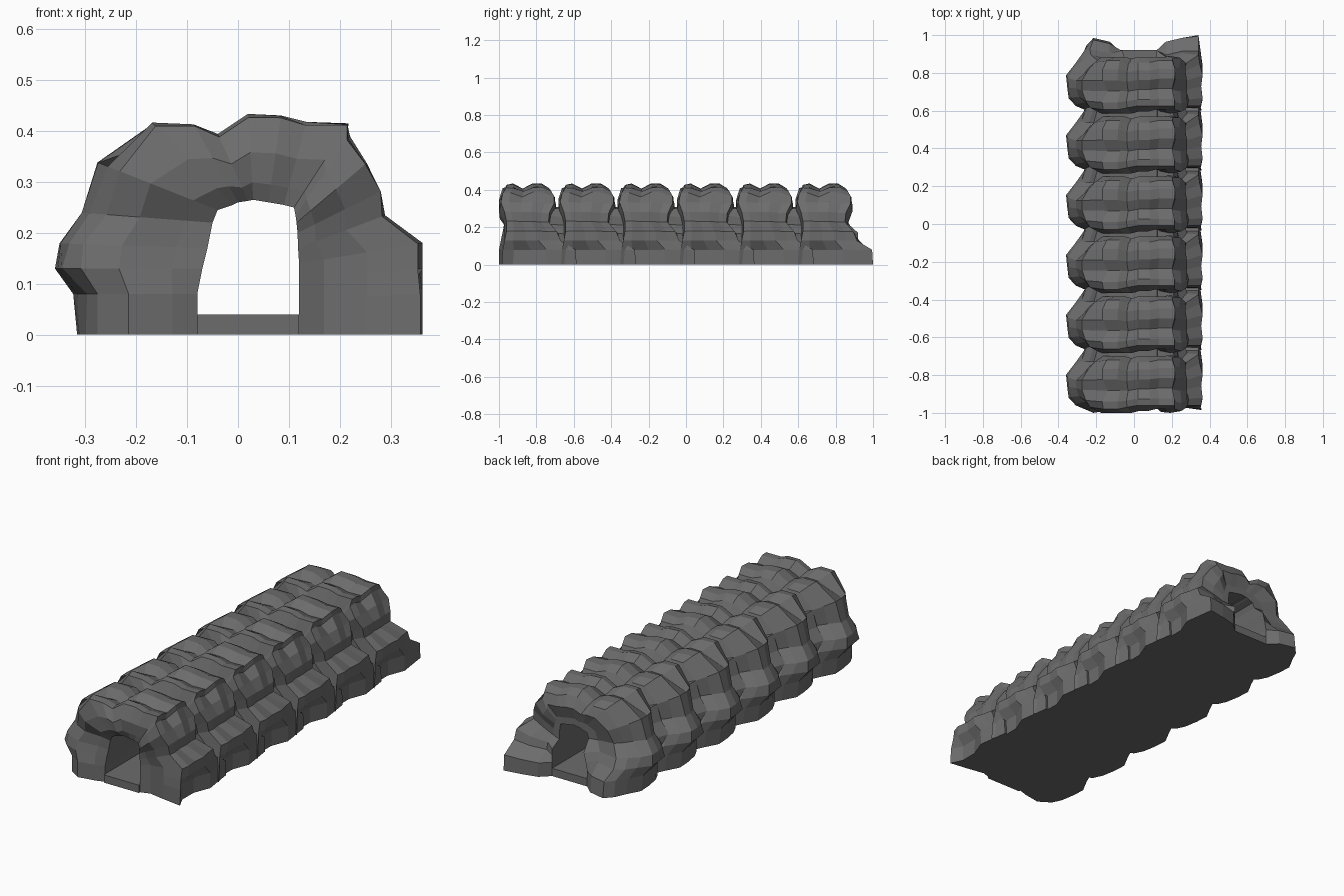
import bpy
import bmesh
import random
from mathutils import Vector

random.seed(4)

cube = bpy.data.objects.get("Cube")
if cube:
    bpy.data.objects.remove(cube, do_unlink=True)

SEGMENTS = 6
PITCH = 0.317
START = -1.0

# One plain rock colour
rock = bpy.data.materials.new("dark_grey_rock")
rock.use_nodes = True
rock.diffuse_color = (0.15, 0.15, 0.15, 1)
rock.node_tree.nodes["Principled BSDF"].inputs["Base Color"].default_value = rock.diffuse_color
rock.node_tree.nodes["Principled BSDF"].inputs["Roughness"].default_value = 0.9

# Arch stations from one foot over the crown to the other foot:
# outer x, outer z, inner x, inner z, front y, back y, rounding of the outer edge
STATIONS = [
    (-.325, 0, -.08, 0, 0, .4, .04),
    (-.325, .08, -.08, .08, 0, .39, .04),
    (-.368, .13, -.07, .13, .01, .34, .03),
    (-.365, .18, -.06, .17, .02, .31, .03),
    (-.31, .24, -.05, .22, .03, .28, .03),
    (-.28, .34, -.04, .245, 0, .3, .03),
    (-.17, .418, -.01, .255, 0, .3, .02),
    (-.09, .418, 0, .26, 0, .3, .02),
    (-.04, .395, .02, .263, 0, .29, .03),
    (.02, .435, .03, .265, .01, .3, .03),
    (.085, .435, .06, .26, .01, .3, .03),
    (.135, .42, .09, .255, .02, .3, .02),
    (.22, .42, .11, .25, .02, .3, .02),
    (.22, .39, .113, .235, .01, .305, .01),
    (.256, .34, .115, .22, 0, .305, .01),
    (.287, .285, .117, .2, .02, .28, .01),
    (.29, .235, .118, .17, .03, .275, .01),
    (.363, .18, .12, .14, .03, .32, .01),
    (.363, .13, .12, .11, .03, .33, 0),
    (.363, .08, .12, .07, .03, .4, -.01),
    (.363, 0, .12, 0, .03, .4, -.015),
]

# How far the outer ridge reaches at each step along y
STEPS = (0, .15, .38, .6, .82, 1)
LEFT_REACH = (.8, .94, 1, 1, .86, .7)
CROWN_REACH = (.95, 1, .86, 1, 1, .84)
RIGHT_REACH = (.96, 1, .97, 1, .94, .91)
FOOT_REACH = (.98, .86, .86, 1, .95, .91)


def between(station, t, y):
    """Point from the inner wall (t = 0) to the outer wall (t = 1)."""
    ox, oz, ix, iz = station[:4]
    return Vector((ix + (ox - ix) * t, y, iz + (oz - iz) * t))


def pick_reach(x, z):
    """Ridge shape for the crown, the left side, the right side or the right foot."""
    if z > 0.35:
        return CROWN_REACH
    if x < 0:
        return LEFT_REACH
    return RIGHT_REACH if z > 0.1 else FOOT_REACH


def arch_section(station):
    """Closed cross-section of a rock arch, running along y."""
    x, z, front, back, bevel = station[0], station[1], *station[4:]
    high = z > 0.22
    ring = [between(station, 0, 0.03),
            between(station, 0.2, front + (0.005 if high else 0.015)),
            between(station, 0.55, front)]
    first, last = front + bevel, back - bevel
    for step, depth in zip(STEPS, pick_reach(x, z)):
        chip = random.uniform(-0.06, 0) if 0 < step < 1 and x != 0.363 else 0
        ring.append(between(station, depth + chip, first + (last - first) * step))
    ring += [between(station, 0.55, back),
             between(station, 0.2, 0.28 if high else back - 0.02),
             between(station, 0, 0.28 if high else 0.335)]
    return ring


def joint_section(station):
    """Lower cross-section that fills the gap between two arches."""
    reach = 0.12 if station[1] > 0.36 else 0.72
    return [between(station, 0, 0.27), between(station, reach, 0.27),
            between(station, reach * 0.85, 0.36), between(station, 0, 0.36)]


def loft(name, section):
    """Skin the cross-sections of all stations into one closed mesh."""
    bm = bmesh.new()
    rings = [[bm.verts.new(p) for p in section(s)] for s in STATIONS]
    for a, b in zip(rings, rings[1:]):
        for i in range(len(a)):
            j = (i + 1) % len(a)
            bm.faces.new((a[i], a[j], b[j], b[i]))
    for foot in (rings[0], rings[-1]):
        bm.faces.new(foot)
    bmesh.ops.recalc_face_normals(bm, faces=bm.faces)
    mesh = bpy.data.meshes.new(name)
    bm.to_mesh(mesh)
    bm.free()
    mesh.materials.append(rock)
    return mesh


def repeat(mesh, count):
    """Place copies of a mesh in a row along the tunnel."""
    for n in range(count):
        part = bpy.data.objects.new(f"{mesh.name}_{n + 1}", mesh)
        part.location.y = START + n * PITCH
        bpy.context.collection.objects.link(part)


# Row of arches, joined by lower ridges
repeat(loft("rock_arch", arch_section), SEGMENTS)
repeat(loft("joint_ridge", joint_section), SEGMENTS - 1)

# Flat floor slab through the tunnel
bpy.ops.mesh.primitive_cube_add(size=1, location=(0.02, -0.03, 0.02))
floor = bpy.context.object
floor.name = "tunnel_floor"
floor.scale = (0.2, 1.9, 0.04)
floor.data.materials.append(rock)
